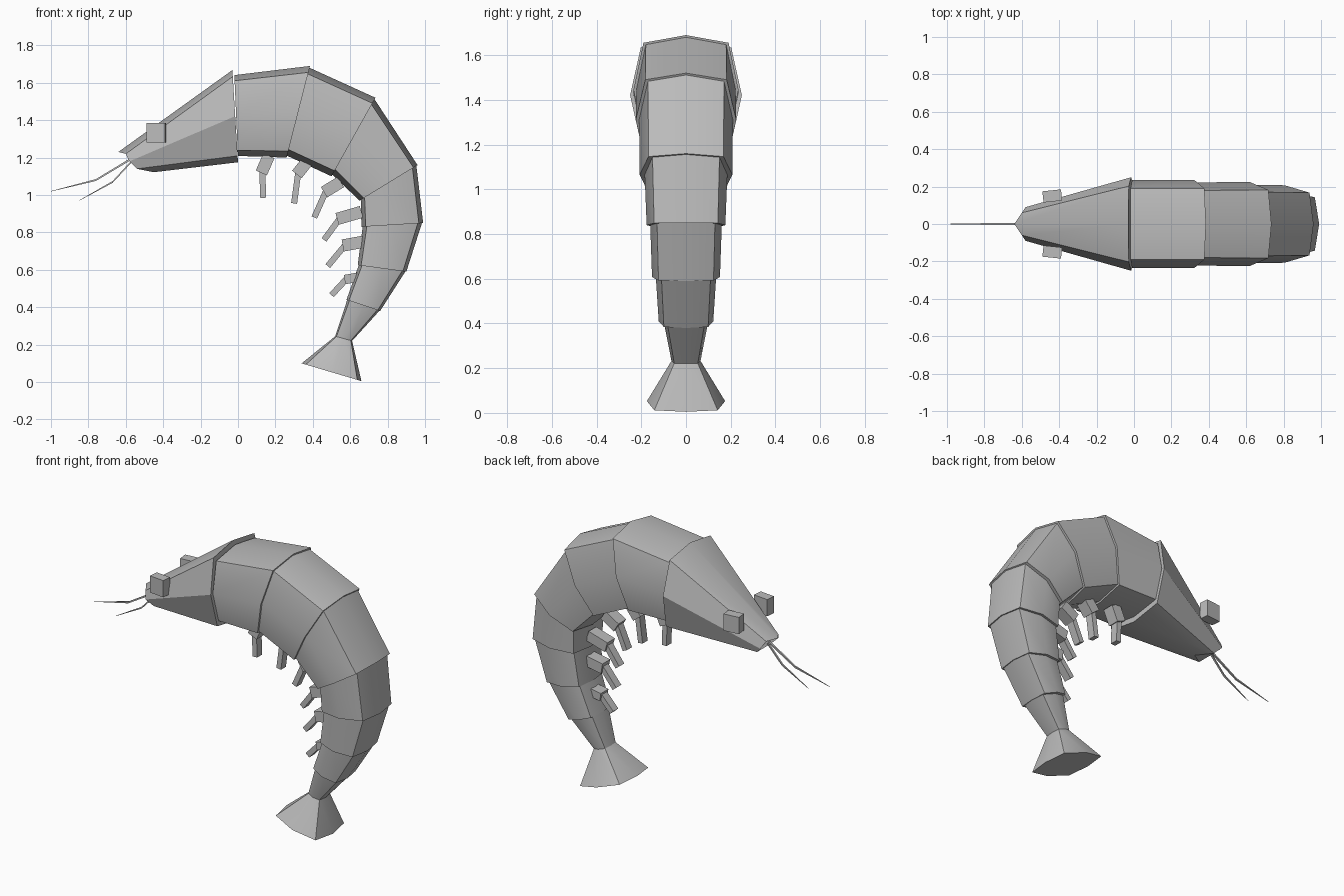
import bpy
import bmesh
import math
from mathutils import Vector, Matrix

cube = bpy.data.objects.get("Cube")
if cube:
    bpy.data.objects.remove(cube, do_unlink=True)

grey = bpy.data.materials.new("shell grey")
grey.use_nodes = True
COLOUR = (0.5, 0.5, 0.5, 1)
grey.diffuse_color = COLOUR
grey.node_tree.nodes["Principled BSDF"].inputs["Base Color"].default_value = COLOUR


def finish(name, bm, smooth=True):
    bmesh.ops.recalc_face_normals(bm, faces=bm.faces)
    mesh = bpy.data.meshes.new(name)
    bm.to_mesh(mesh)
    bm.free()
    mesh.materials.append(grey)
    obj = bpy.data.objects.new(name, mesh)
    bpy.context.collection.objects.link(obj)
    if smooth:
        bpy.ops.object.select_all(action='DESELECT')
        obj.select_set(True)
        bpy.context.view_layer.objects.active = obj
        bpy.ops.object.shade_smooth_by_angle(angle=math.radians(30))
    return obj


def ring(back, belly, half, inset=0.07, corner=0.81):
    """Eight-sided section between a back point and a belly point (x, z)."""
    profile = [(0, 0), (corner, inset), (1, 0.5), (corner, 1 - inset), (0, 1),
               (-corner, 1 - inset), (-1, 0.5), (-corner, inset)]
    a, b = Vector((back[0], 0, back[1])), Vector((belly[0], 0, belly[1]))
    return [a.lerp(b, t) + Vector((0, w * half, 0)) for w, t in profile]


def loft(name, rings):
    bm = bmesh.new()
    loops = [[bm.verts.new(p) for p in r] for r in rings]
    for r, s in zip(loops, loops[1:]):
        for i in range(len(r)):
            j = (i + 1) % len(r)
            bm.faces.new((r[i], r[j], s[j], s[i]))
    bm.faces.new(loops[0])
    bm.faces.new(loops[-1])
    return finish(name, bm)


def bar(name, start, end, thick, width):
    """Rectangular bar between two (x, z) points on the centre plane."""
    a, b = Vector((start[0], 0, start[1])), Vector((end[0], 0, end[1]))
    d = b - a
    turn = d.to_track_quat('Z', 'Y').to_matrix().to_4x4()
    z = d.normalized()
    y = Vector((0, 1, 0))
    turn = Matrix((y.cross(z), y, z)).transposed().to_4x4()
    bm = bmesh.new()
    bmesh.ops.create_cube(bm, size=1, matrix=Matrix.Translation((a + b) / 2) @ turn
                          @ Matrix.Diagonal((thick, width, d.length, 1)))
    return finish(name, bm, smooth=False)


# Head: slanted snout opening out to the back of the carapace
snout = [Vector(p) for p in [(-0.64, 0, 1.23), (-0.6, 0.06, 1.22), (-0.58, 0.09, 1.18),
                             (-0.54, 0.065, 1.14), (-0.45, 0, 1.122)]]
snout += [Vector((p.x, -p.y, p.z)) for p in snout[3:0:-1]]
loft("head", [snout, ring((-0.03, 1.668), (0, 1.175), 0.25)])

# Body: joints as back point, belly point, half width before and after the joint
joints = [
    ((-0.02, 1.65), (0, 1.2), 0, 0.235),
    ((0.385, 1.69), (0.26, 1.2), 0.235, 0.222),
    ((0.735, 1.52), (0.5, 1.1), 0.225, 0.21),
    ((0.96, 1.16), (0.65, 0.97), 0.207, 0.185),
    ((0.99, 0.85), (0.66, 0.83), 0.176, 0.16),
    ((0.9, 0.59), (0.64, 0.625), 0.152, 0.135),
    ((0.76, 0.38), (0.58, 0.44), 0.122, 0.1),
    ((0.61, 0.22), (0.52, 0.245), 0.065, 0.062),
]
for i, (p, q) in enumerate(zip(joints, joints[1:])):
    # each plate starts a little inside the rear of the previous one
    mid = (Vector(p[0]) + Vector(p[1])) / 2
    back, belly = (mid + (Vector(v) - mid) * 0.96 for v in p[:2])
    rear_mid = (Vector(q[0]) + Vector(q[1])) / 2
    loft(f"body_segment_{i + 1}", [ring(back, belly, p[3]), ring(q[0], q[1], q[2])])

# Tail fan
loft("tail_fan", [ring((0.61, 0.22), (0.52, 0.245), 0.065),
                  ring((0.66, 0.005), (0.34, 0.1), 0.175)])

# Eyes
for side, y in (("left", 1), ("right", -1)):
    bm = bmesh.new()
    bmesh.ops.create_cube(bm, size=1, matrix=Matrix.Translation((-0.437, 0.15 * y, 1.333))
                          @ Matrix.Rotation(math.radians(6 * y), 4, 'Z')
                          @ Matrix.Diagonal((0.1, 0.06, 0.105, 1)))
    finish(f"{side}_eye", bm, smooth=False)

# Swimming legs: hip, knee, foot
legs = [
    ((0.165, 1.21), (0.125, 1.118), (0.135, 0.985)),
    ((0.37, 1.18), (0.315, 1.11), (0.3, 0.955)),
    ((0.55, 1.07), (0.46, 1.015), (0.408, 0.88)),
    ((0.66, 0.91), (0.53, 0.872), (0.46, 0.76)),
    ((0.67, 0.75), (0.56, 0.73), (0.48, 0.62)),
    ((0.64, 0.56), (0.57, 0.548), (0.5, 0.465)),
]
for i, (hip, knee, foot) in enumerate(legs):
    bar(f"leg_{i + 1}_upper", hip, knee, 0.065 if i < 5 else 0.05, 0.075)
    top = Vector(knee).lerp(Vector(hip), 0.12)
    bar(f"leg_{i + 1}_lower", top, foot, 0.032, 0.05)

# Antennae: tapering bent feelers
feelers = {
    "upper_antenna": [(-0.56, 1.2), (-0.76, 1.08), (-1, 1.02)],
    "lower_antenna": [(-0.55, 1.2), (-0.67, 1.07), (-0.85, 0.97)],
}
for name, path in feelers.items():
    rings = []
    for (x, z), r in zip(path, (0.006, 0.005, 0.001)):
        rings.append([Vector((x, s * r, z + t * r)) for s, t in ((1, 1), (1, -1), (-1, -1), (-1, 1))])
    loft(name, rings)
